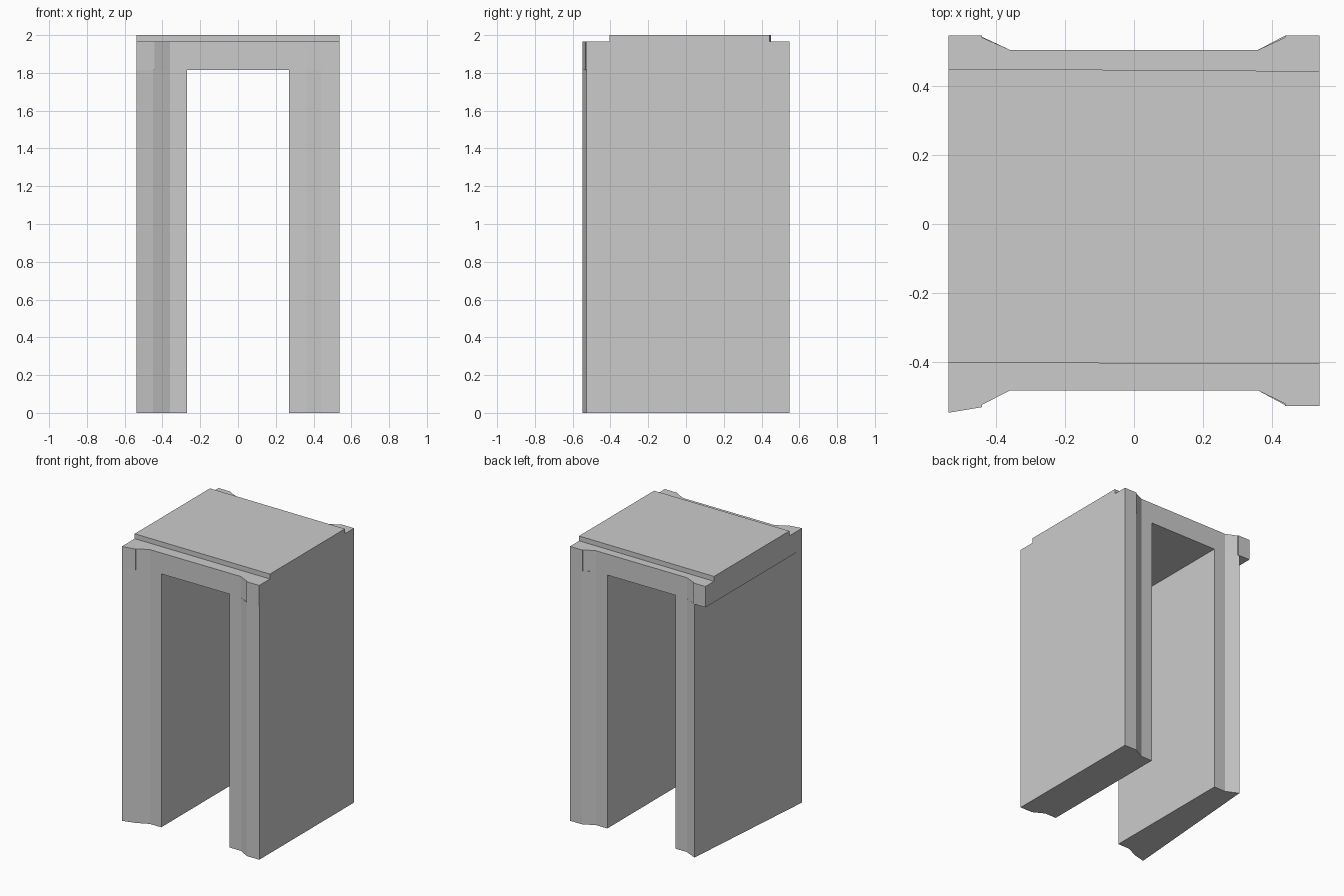
import bpy, bmesh

if "Cube" in bpy.data.objects:
    bpy.data.objects.remove(bpy.data.objects["Cube"])


def prism(name, outline, z0, z1):
    """Extrude a counter-clockwise plan outline from z0 up to z1."""
    bm = bmesh.new()
    face = bm.faces.new([bm.verts.new((x, y, z0)) for x, y in outline])
    top = bmesh.ops.extrude_face_region(bm, geom=[face])["geom"]
    verts = [g for g in top if isinstance(g, bmesh.types.BMVert)]
    bmesh.ops.translate(bm, vec=(0, 0, z1 - z0), verts=verts)
    bmesh.ops.recalc_face_normals(bm, faces=bm.faces[:])
    mesh = bpy.data.meshes.new(name)
    bm.to_mesh(mesh)
    bm.free()
    obj = bpy.data.objects.new(name, mesh)
    bpy.context.collection.objects.link(obj)
    return obj


W = 0.537                     # half width
DOOR = 0.27                   # half width of the opening
FRONT, BACK = -0.483, 0.505   # recessed front and back planes
LINTEL, SHOULDER, TOP = 1.815, 1.965, 2.0

# Left wall: its outer face tapers inwards towards the back
prism("left_wall", [
    (-W, -0.547), (-0.45, -0.525), (-0.36, FRONT), (-DOOR, FRONT),
    (-DOOR, BACK), (-0.36, BACK), (-0.45, 0.547)], 0, LINTEL)

# Right wall: straight outer face with chamfered pilasters
prism("right_wall", [
    (DOOR, FRONT), (0.36, FRONT), (0.44, -0.526), (W, -0.526),
    (W, 0.547), (0.44, 0.547), (0.36, BACK), (DOOR, BACK)], 0, LINTEL)

# Lintel over the opening, overhanging the tapered wall, with small pilaster steps
prism("lintel", [
    (-W, -0.547), (-0.441, -0.531), (-0.441, -0.524), (-0.36, FRONT),
    (0.36, FRONT), (0.438, -0.521), (0.438, -0.527), (W, -0.527),
    (W, 0.547), (0.438, 0.547), (0.438, 0.541), (0.36, BACK),
    (-0.36, BACK), (-0.441, 0.541), (-0.441, 0.547), (-W, 0.547)],
    LINTEL, SHOULDER)

# Thin raised roof slab
prism("roof_slab", [(-W, -0.402), (W, -0.406), (W, 0.443), (-W, 0.45)],
      SHOULDER, TOP)
